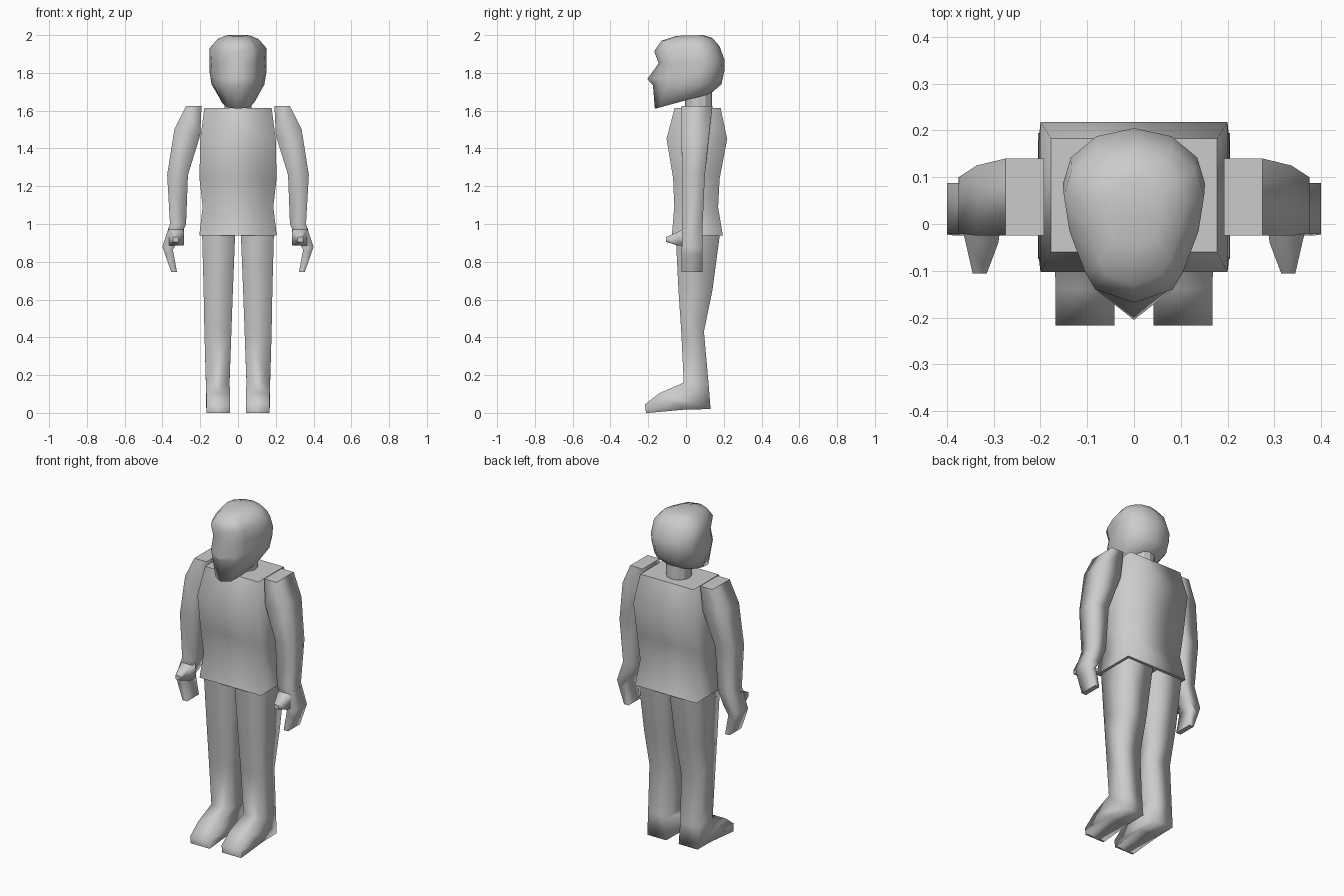
import bpy, bmesh
from mathutils import Vector

if "Cube" in bpy.data.objects:
    bpy.data.objects.remove(bpy.data.objects["Cube"])


def loft(name, rings, flat_caps=True):
    """Skin a list of matching closed cross-sections and cap both ends."""
    bm = bmesh.new()
    loops = [[bm.verts.new(p) for p in ring] for ring in rings]
    n = len(loops[0])
    for a, b in zip(loops, loops[1:]):
        for i in range(n):
            j = (i + 1) % n
            bm.faces.new((a[i], a[j], b[j], b[i])).smooth = True
    for cap in (loops[0], loops[-1]):
        bm.faces.new(cap).smooth = not flat_caps
    bmesh.ops.recalc_face_normals(bm, faces=bm.faces)
    mesh = bpy.data.meshes.new(name)
    bm.to_mesh(mesh)
    bm.free()
    obj = bpy.data.objects.new(name, mesh)
    bpy.context.collection.objects.link(obj)
    return obj


def box_ring(x0, x1, front, back):
    """Rectangle across x, between a front and a back (y, z) point."""
    return [(x0, *front), (x1, *front), (x1, *back), (x0, *back)]


# Egg-shaped head outline: (width fraction, front-to-back fraction)
HALF = [(.55, .08), (.70, .19), (.92, .44), (1, .66), (.89, .82), (.53, .95)]


def head_ring(front, back, half_width, nose=0):
    f, b = Vector((0, *front)), Vector((0, *back))
    outline = [(0, 0)] + HALF + [(0, 1)] + [(-u, t) for u, t in reversed(HALF)]
    pts = [f.lerp(b, t) + Vector((u * half_width, 0, 0)) for u, t in outline]
    pts[0].y -= nose
    return pts


# Head: tilted jaw, pointed nose, recessed eyes, brow, crown
loft("head", [
    head_ring((-.165, 1.61), (.13, 1.69), .095),
    head_ring((-.165, 1.735), (.188, 1.74), .14, .01),
    head_ring((-.17, 1.767), (.205, 1.82), .15, .035),
    head_ring((-.145, 1.85), (.205, 1.865), .152),
    head_ring((-.168, 1.915), (.178, 1.94), .15),
    head_ring((-.13, 1.97), (.14, 1.985), .108),
    head_ring((-.05, 1.996), (.09, 2.0), .06),
], flat_caps=False)

# Neck
bpy.ops.mesh.primitive_cylinder_add(vertices=12, radius=.071, depth=.16,
                                    location=(0, .067, 1.66))
neck = bpy.context.object
neck.name = "neck"
bpy.ops.object.shade_smooth_by_angle()

# Torso: half width, front y, back y, z
loft("torso", [box_ring(-w, w, (y0, z), (y1, z)) for w, y0, y1, z in [
    (.178, -.06, .183, 1.615),
    (.2, -.103, .218, 1.45),
    (.204, -.068, .178, 1.24),
    (.187, -.062, .17, 1.09),
    (.205, -.075, .195, .94),
]])

# Leg and foot: inner x, outer x, front (y, z), back (y, z)
LEG = [
    (.015, .19, (-.055, .95), (.18, .95)),
    (.027, .182, (-.04, .65), (.14, .65)),
    (.035, .178, (-.025, .43), (.095, .43)),
    (.045, .17, (-.012, .16), (.12, .15)),
    (.042, .168, (-.14, .105), (.13, .02)),
    (.042, .168, (-.217, .045), (0, .018)),
    (.042, .168, (-.212, 0), (-.2, 0)),
]
# Arm and hand: (outer x, z), (inner x, z), front y, back y
ARM = [
    ((.275, 1.625), (.193, 1.625), -.025, .14),
    ((.337, 1.5), (.2, 1.47), -.025, .125),
    ((.375, 1.26), (.265, 1.26), -.02, .1),
    ((.36, 1.0), (.275, 1.0), -.02, .088),
    ((.4, .88), (.31, .92), -.022, .088),
    ((.385, .835), (.345, .865), -.025, .088),
    ((.353, .745), (.323, .745), -.025, .088),
]
# Thumb: x range, z range, y
THUMB = [(.285, .37, .89, .98, 0), (.29, .36, .885, .96, -.04),
         (.315, .345, .905, .93, -.106)]

for side, s in (("left", 1), ("right", -1)):
    loft(side + "_leg", [box_ring(s * a, s * b, f, k) for a, b, f, k in LEG])
    loft(side + "_arm", [
        [(s * o[0], f, o[1]), (s * i[0], f, i[1]),
         (s * i[0], k, i[1]), (s * o[0], k, o[1])] for o, i, f, k in ARM])
    loft(side + "_thumb", [
        [(s * a, y, c), (s * b, y, c), (s * b, y, d), (s * a, y, d)]
        for a, b, c, d, y in THUMB])
